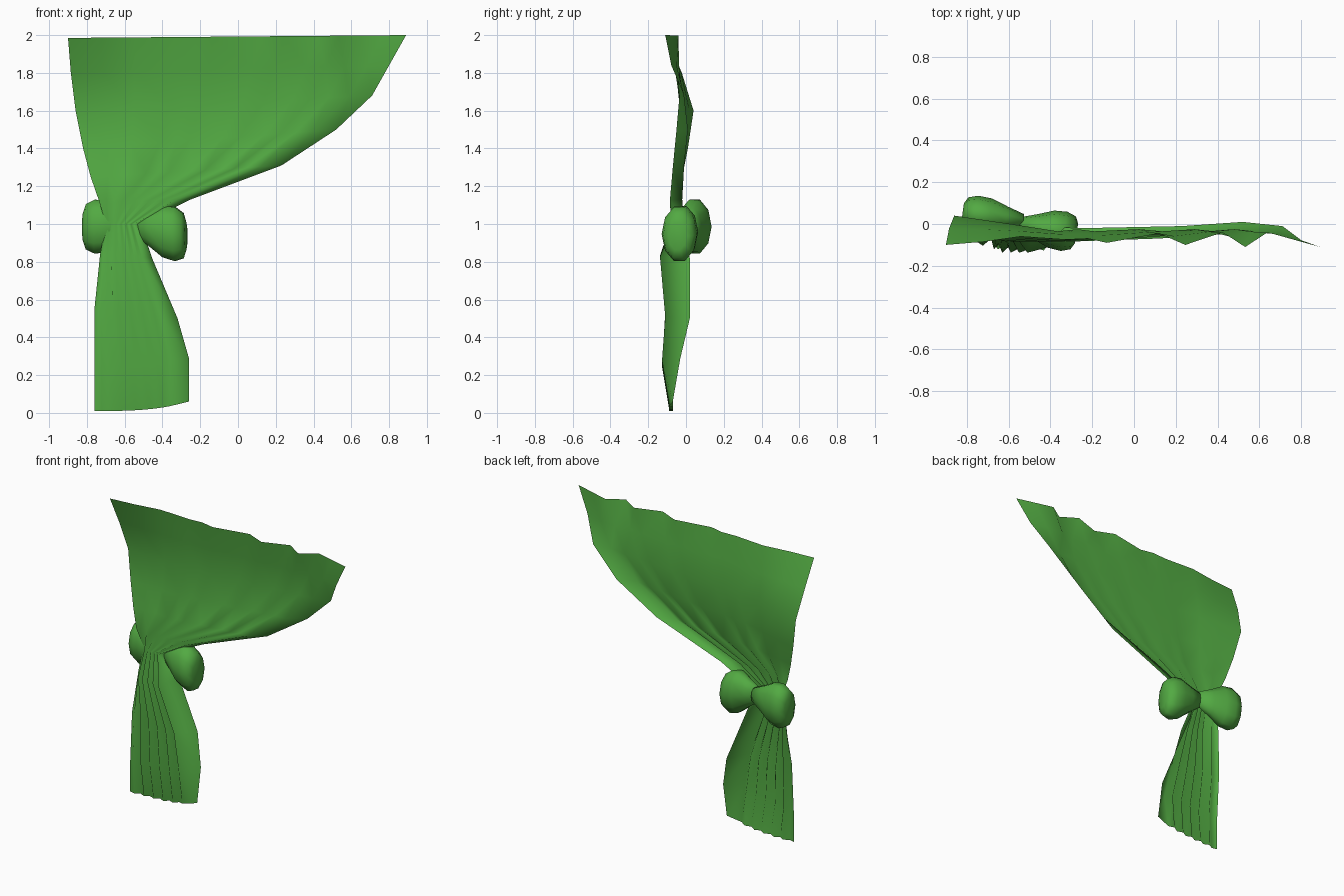
import bpy, bmesh, math
from mathutils import Vector

cube = bpy.data.objects.get("Cube")
if cube:
    bpy.data.objects.remove(cube)

green = bpy.data.materials.new("curtain_green")
green.use_nodes = True
green.diffuse_color = (0.085, 0.40, 0.055, 1)
green.node_tree.nodes["Principled BSDF"].inputs["Base Color"].default_value = green.diffuse_color


def make_object(name, bm):
    for face in bm.faces:
        face.smooth = True
    mesh = bpy.data.meshes.new(name)
    bm.to_mesh(mesh)
    bm.free()
    mesh.materials.append(green)
    bpy.context.collection.objects.link(bpy.data.objects.new(name, mesh))


def smooth(a, b, t):
    t = min(1, max(0, (t - a) / (b - a)))
    return t * t * (3 - 2 * t)


def lerp(a, b, t):
    return a + (b - a) * t


def bridge(bm, a, b, closed):
    n = len(a)
    for i in range(n if closed else n - 1):
        j = (i + 1) % n
        bm.faces.new((a[i], b[i], b[j], a[j]))


# Header: position along the top edge and depth of each fold line
HEADER = [(0, -.1), (.1, -.085), (.2, -.06), (.32, -.075), (.38, -.07),
          (.43, -.09), (.57, -.045), (.64, -.1), (.74, -.04), (.8, -.11),
          (.86, -.04), (.93, -.075), (1, -.11)]
LAST = len(HEADER) - 1

# Rows: left edge, right edge, middle depth, header fold, pleat depth, gather
ROWS = [
    ((-.90, -.10, 1.985), (.89, -.11, 2.0), -.07, 1, 0, 0),
    ((-.885, .02, 1.8), (.80, -.06, 1.84), -.035, .35, 0, 0),
    ((-.86, .04, 1.6), (.71, -.01, 1.68), -.03, 0, .01, .05),
    ((-.82, .01, 1.4), (.52, .01, 1.5), -.045, 0, .012, .15),
    ((-.78, -.02, 1.25), (.23, -.01, 1.31), -.062, 0, .015, .3),
    ((-.735, -.05, 1.12), (-.25, -.02, 1.13), -.075, 0, .02, .7),
    ((-.70, -.02, 1.0), (-.515, -.01, 1.0), -.07, 0, .02, 1),
    ((-.73, -.03, .84), (-.455, .02, .82), -.115, 0, .045, 1),
    ((-.76, -.06, .55), (-.32, .02, .5), -.09, 0, .04, 1),
    ((-.76, -.08, .22), (-.26, -.03, .29), -.107, 0, .04, 1),
    ((-.76, -.08, .01), (-.26, -.07, .06), -.078, 0, .02, 1),
]

# Curtain sheet: zigzag pleats, with the last panel turning back as a hem
bm = bmesh.new()
previous = None
for k, (left, right, mid, fold, pleat, gather) in enumerate(ROWS):
    row = []
    for i, (header_u, header_y) in enumerate(HEADER):
        even_u = 1 if i == LAST else .8 * i / (LAST - 1)
        u = lerp(header_u, even_u, gather)
        lift = u ** 3 if k == len(ROWS) - 1 else u
        if i == LAST:
            y = right[1]
        else:
            y = lerp(left[1], mid, smooth(0, .3, u))
            if i > 0:
                y += pleat * (.5 if i % 2 == 0 else -.5)
        y = lerp(y, header_y, fold)
        row.append(bm.verts.new((lerp(left[0], right[0], u), y,
                                 lerp(left[2], right[2], lift))))
    if previous:
        bridge(bm, previous, row, False)
    previous = row
make_object("curtain", bm)

# Tie lobes: rings swept from the pinch to a blunt end
PROFILE = [(0, .36), (.28, .64), (.55, .95), (.78, 1), (.94, .84), (1, .5)]
SIDES = 10


def lobe(name, pinch, end, depth, height):
    bm = bmesh.new()
    pinch, end = Vector(pinch), Vector(end)
    axis = end - pinch
    across = Vector((-axis.y, axis.x, 0)).normalized()
    rings = []
    for t, s in PROFILE:
        ring = []
        for i in range(SIDES):
            a = math.tau * i / SIDES
            p = pinch + axis * t + across * math.cos(a) * depth * s
            p.z += math.sin(a) * height * s
            ring.append(bm.verts.new(p))
        rings.append(ring)
    for a, b in zip(rings, rings[1:]):
        bridge(bm, a, b, True)
    for ring in (rings[0], rings[-1]):
        bm.faces.new(ring)
    bmesh.ops.recalc_face_normals(bm, faces=bm.faces)
    make_object(name, bm)


lobe("tie_lobe_right", (-.53, .015, .99), (-.82, .055, .985), .09, .15)
lobe("tie_lobe_left", (-.545, .0, .99), (-.275, -.045, .935), .095, .15)
